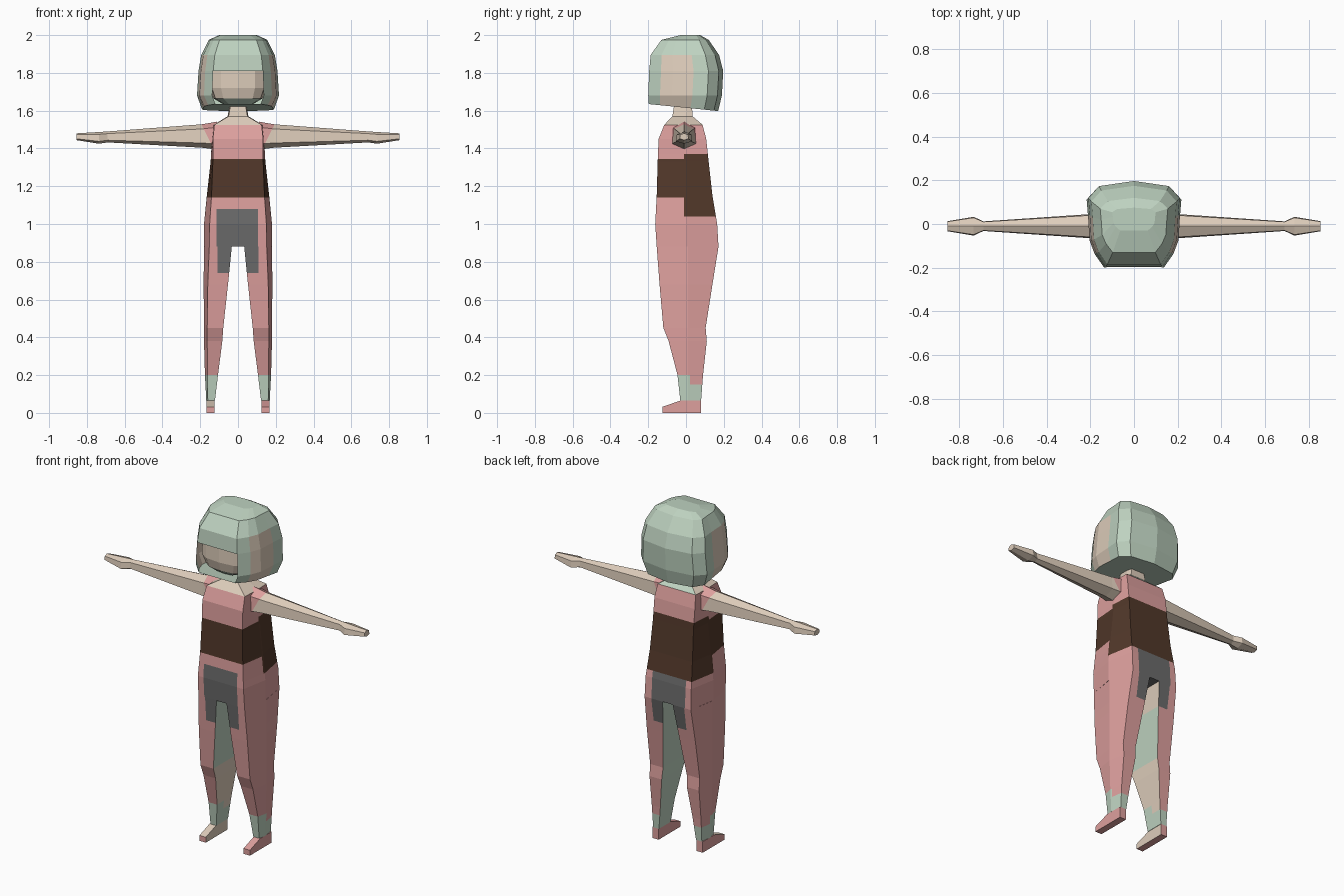
import bpy, bmesh
from mathutils import Vector

if "Cube" in bpy.data.objects:
    bpy.data.objects.remove(bpy.data.objects["Cube"])


def lin(v):
    v /= 255
    return v / 12.92 if v <= 0.04045 else ((v + 0.055) / 1.055) ** 2.4


NAMES = ["soft_pink", "skin", "pale_green", "dark_brown", "grey"]
RGB = [(222, 160, 158), (222, 205, 187), (190, 210, 192), (82, 56, 42), (108, 108, 108)]
PINK, SKIN, GREEN, BROWN, GREY = range(5)
MATS = []
for name, rgb in zip(NAMES, RGB):
    m = bpy.data.materials.new(name)
    m.diffuse_color = (*[lin(c) for c in rgb], 1)
    m.use_nodes = True
    m.node_tree.nodes["Principled BSDF"].inputs["Base Color"].default_value = m.diffuse_color
    MATS.append(m)


def loft(rings, skip=None):
    """Skin a stack of closed rings; skip(level, column) leaves a gap."""
    bm = bmesh.new()
    vs = [[bm.verts.new(p) for p in r] for r in rings]
    n = len(rings[0])
    for i in range(len(vs) - 1):
        for j in range(n):
            if skip and skip(i, j):
                continue
            k = (j + 1) % n
            bm.faces.new((vs[i][j], vs[i][k], vs[i + 1][k], vs[i + 1][j]))
    bm.faces.new(vs[0][::-1])
    bm.faces.new(vs[-1])
    bmesh.ops.recalc_face_normals(bm, faces=bm.faces)
    return bm


def cut(bm, co, no):
    geom = bm.verts[:] + bm.edges[:] + bm.faces[:]
    bmesh.ops.bisect_plane(bm, geom=geom, plane_co=co, plane_no=no, dist=1e-5)


def finish(bm, name, rule):
    """Colour every face by rule(centre, normal) and make the object."""
    bm.normal_update()
    for f in bm.faces:
        f.material_index = rule(f.calc_center_median(), f.normal)
    me = bpy.data.meshes.new(name)
    bm.to_mesh(me)
    bm.free()
    for m in MATS:
        me.materials.append(m)
    ob = bpy.data.objects.new(name, me)
    bpy.context.collection.objects.link(ob)


def sym_ring(z, hw, yf, yb, shape, dip=0):
    """Ring from half a plan (x fraction, depth fraction), mirrored in x."""
    right = [Vector((x * hw, yf + (yb - yf) * t, z + dip * (1 - t))) for x, t in shape]
    left = [Vector((-p.x, p.y, p.z)) for p in right[-2:0:-1]]
    return right + left


# Hair: faceted bob, open at the face below the fringe
HAIR = [(0, 0), (.63, 0), (.83, .16), (.94, .32), (.97, .6), (1, .8), (.77, .94), (0, 1)]
rings = [sym_ring(1.598, .19, -.197, .17, HAIR, .037)]
for lv in [(1.68, .217, -.2, .19), (1.81, .209, -.195, .197), (1.895, .195, -.187, .175),
           (1.975, .155, -.13, .12), (2.0, .1, -.03, .075)]:
    rings.append(sym_ring(*lv, HAIR))
bm = loft(rings, lambda i, j: i < 2 and j in (0, 13))
finish(bm, "hair", lambda c, n: SKIN if abs(n.x) > .6 and -.14 < c.y < .045
       and c.z < 1.89 else GREEN)

# Head: skin block inside the hair
HEAD = [(0, 0), (.6, .03), (.92, .14), (1, .4), (.8, 1), (0, 1)]
rings = [sym_ring(*lv, HEAD) for lv in [(1.635, .08, -.13, .09), (1.665, .13, -.165, .1),
         (1.72, .15, -.18, .11), (1.86, .15, -.178, .11)]]
finish(loft(rings), "head", lambda c, n: GREEN if n.z < -.75 else SKIN)

# Torso with neck: (height, front half width, side half width, front, back)
TORSO = [(.88, .152, .18, -.155, .172), (1.0, .15, .18, -.163, .165),
         (1.15, .14, .165, -.155, .14), (1.33, .133, .145, -.15, .12),
         (1.45, .133, .138, -.145, .107), (1.525, .125, .13, -.115, .088),
         (1.57, .05, .055, -.072, .035), (1.65, .036, .042, -.06, .03)]
rings = [[(-w, f, z), (w, f, z), (s, 0, z), (w, b, z), (-w, b, z), (-s, 0, z)]
         for z, w, s, f, b in TORSO]
bm = loft(rings)
for z in (1.04, 1.08, 1.14, 1.345, 1.37):
    cut(bm, (0, 0, z), (0, 0, 1))
cut(bm, (0, -.01, 0), (0, 1, 0))
for x in (-.113, .107):
    cut(bm, (x, 0, 0), (1, 0, 0))


def torso_colour(c, n):
    back = c.y > -.01
    if c.z > 1.525:
        return GREEN if n.y > .5 and c.z < 1.57 else SKIN
    if (1.04 if back else 1.14) < c.z < (1.37 if back else 1.345):
        return BROWN
    if n.z < -.9 or (c.z < (1.04 if back else 1.08) and -.113 < c.x < .107):
        return GREY
    return PINK


finish(bm, "torso", torso_colour)

# Legs: (height, inner x, outer edge x, outer side x, front, back)
LEG = [(.065, .122, .16, .168, -.03, .08), (.2, .106, .162, .175, -.045, .09),
       (.38, .083, .163, .18, -.092, .11), (.45, .078, .163, .18, -.12, .104),
       (.68, .053, .16, .182, -.14, .14), (.88, .033, .152, .18, -.155, .172)]
# Foot: side profile (depth, height)
FOOT = [(-.125, 0), (.08, 0), (.08, .065), (-.03, .065), (-.125, .032)]
# Arm: (x, centre height, half height, half depth)
ARM = [(.11, 1.468, .074, .066), (.19, 1.466, .062, .056), (.69, 1.461, .029, .022),
       (.735, 1.456, .031, .043), (.855, 1.462, .018, .023)]

for s, side in ((-1, "left"), (1, "right")):
    rings = [[(s * i, f, z), (s * w, f, z), (s * o, 0.01, z), (s * w, b, z), (s * i, b, z)]
             for z, i, w, o, f, b in LEG]
    bm = loft(rings)
    for z in (.15, .74):
        cut(bm, (0, 0, z), (0, 0, 1))
    cut(bm, (0, .02, 0), (0, 1, 0))
    cut(bm, (s * .108, 0, 0), (1, 0, 0))

    def leg_colour(c, n):
        if c.z < (.2 if c.y < .02 else .15):
            return GREEN
        if n.x * s < -.7:
            if s > 0 or .45 < c.z < .74 or (c.z > .74 and c.y < .02):
                return GREEN
            return SKIN
        if c.z > .74 and abs(c.x) < .108:
            return GREY
        return PINK

    finish(bm, side + "_leg", leg_colour)

    bm = loft([[(s * x, y, z) for y, z in FOOT] for x in (.124, .166)])
    finish(bm, side + "_foot",
           lambda c, n: SKIN if s < 0 and (n.x > .7 or (n.z > .5 and c.y < -.03)) else PINK)

    # Arm and hand with a slanted sleeve line
    rings = []
    for x, z, h, d in ARM:
        y = -.01
        rings.append([(s * x, y - d, z - h * .6), (s * x, y - d * .9, z + h * .6), (s * x, y, z + h),
                      (s * x, y + d * .9, z + h * .6), (s * x, y + d, z - h * .6), (s * x, y, z - h)])
    bm = loft(rings)
    cut(bm, (s * .13, 0, 1.40), (s, 0, -.5))
    finish(bm, side + "_arm",
           lambda c, n: PINK if abs(c.x) - .13 < (c.z - 1.40) * .5 else SKIN)
